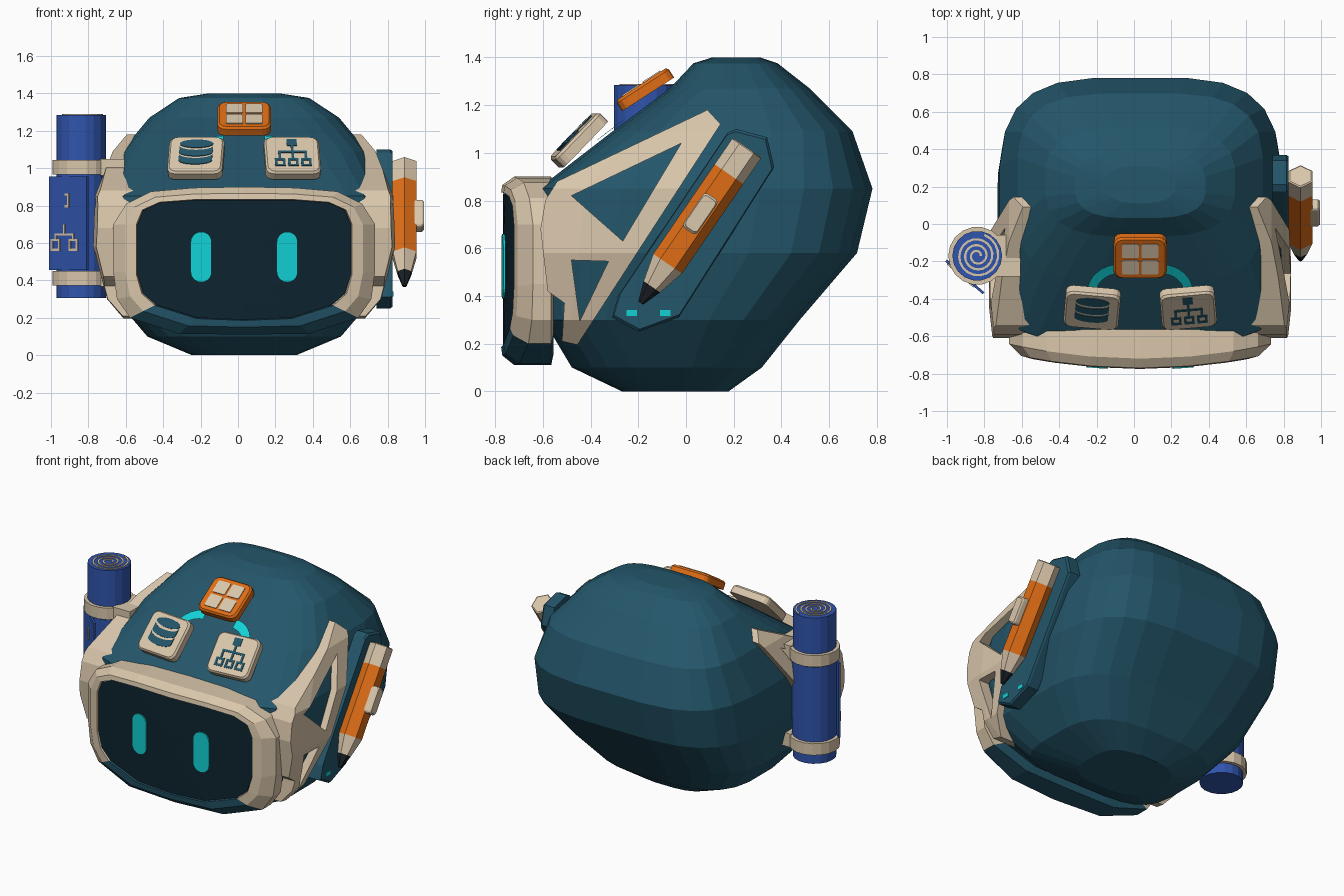
import bpy, bmesh, math
from mathutils import Matrix, Vector
from mathutils.bvhtree import BVHTree

if "Cube" in bpy.data.objects:
    bpy.data.objects.remove(bpy.data.objects["Cube"])

CX = 0.033  # centre line of the head


def mat(name, r, g, b):
    m = bpy.data.materials.new(name)
    m.diffuse_color = (r, g, b, 1)
    m.use_nodes = True
    m.node_tree.nodes["Principled BSDF"].inputs["Base Color"].default_value = m.diffuse_color
    return m


TEAL = mat("teal", .017, .092, .143)
BEIGE = mat("beige", .70, .57, .41)
SCREEN = mat("screen_dark", .004, .017, .028)
CYAN = mat("cyan", .006, .64, .67)
ORANGE = mat("orange", .74, .155, .008)
BLUE = mat("blue", .03, .09, .42)
BLACK = mat("lead_black", .010, .014, .020)


def finish(name, bm, mats):
    bmesh.ops.recalc_face_normals(bm, faces=bm.faces)
    me = bpy.data.meshes.new(name)
    bm.to_mesh(me)
    bm.free()
    for m in mats:
        me.materials.append(m)
    ob = bpy.data.objects.new(name, me)
    bpy.context.collection.objects.link(ob)
    return ob


def loft(name, rings, mats, start=True, end=True, rule=None):
    bm = bmesh.new()
    vs = [[bm.verts.new(p) for p in ring] for ring in rings]
    n = len(vs[0])
    for j, (a, b) in enumerate(zip(vs, vs[1:])):
        for i in range(n):
            k = (i + 1) % n
            f = bm.faces.new((a[i], a[k], b[k], b[i]))
            if rule:
                f.material_index = rule(f, j)
    if start:
        f = bm.faces.new(vs[0][::-1])
        f.material_index = rule(f, 0) if rule else 0
    if end:
        f = bm.faces.new(vs[-1])
        f.material_index = rule(f, len(vs) - 2) if rule else 0
    return finish(name, bm, mats)


def prism(name, polys, M, z0, z1, m, bevel=0):
    """Extrude outlines from z0 to z1 in the local frame M, with a chamfered front."""
    bm = bmesh.new()
    for pts in polys:
        c = Vector((sum(p[0] for p in pts), sum(p[1] for p in pts))) / len(pts)
        layers = [(z0, 0), (z1 - bevel, 0)] + ([(z1, bevel)] if bevel else [])
        rows = []
        for z, inset in layers:
            row = []
            for p in pts:
                d = Vector(p) - c
                q = c + d * (1 - inset / max(d.length, .001))
                row.append(bm.verts.new(M @ Vector((q.x, q.y, z))))
            rows.append(row)
        for a, b in zip(rows, rows[1:]):
            for i in range(len(pts)):
                k = (i + 1) % len(pts)
                bm.faces.new((a[i], a[k], b[k], b[i]))
        bm.faces.new(rows[0][::-1])
        bm.faces.new(rows[-1])
    return finish(name, bm, [m])


def rrect(w, h, r, n=3, cx=0, cy=0):
    out = []
    for q, (sx, sy) in enumerate(((1, 1), (-1, 1), (-1, -1), (1, -1))):
        for i in range(n + 1):
            a = math.pi / 2 * (q + i / n)
            out.append((cx + sx * (w / 2 - r) + r * math.cos(a), cy + sy * (h / 2 - r) + r * math.sin(a)))
    return out


def rect(x0, y0, x1, y1):
    return [(x0, y0), (x1, y0), (x1, y1), (x0, y1)]


def hollow(cx, cy, s, t):
    h = s / 2
    return [rect(cx - h, cy - h, cx + h, cy - h + t), rect(cx - h, cy + h - t, cx + h, cy + h),
            rect(cx - h, cy - h + t, cx - h + t, cy + h - t), rect(cx + h - t, cy - h + t, cx + h, cy + h - t)]


# Head: stacked rounded sections (z, half width, front y, back y, front power, back power)
SECTIONS = [(0, .28, -.27, .18, 3, 3), (.1, .52, -.48, .32, 4, 3), (.3, .69, -.60, .48, 6, 3.3),
            (.58, .765, -.63, .72, 6, 3.6), (.85, .755, -.62, .785, 6, 3.6), (1.09, .66, -.31, .70, 4, 3.6),
            (1.27, .51, -.07, .52, 3, 3), (1.375, .35, .03, .385, 3, 3), (1.4, .19, .11, .31, 2.5, 2.5)]


def section(z, hw, yf, yb, nf, nb, n=24):
    ring = []
    for i in range(n):
        a = 2 * math.pi * (i + .5) / n
        c, s = math.cos(a), math.sin(a)
        e = 2 / (nb if s > 0 else nf)
        x = math.copysign(abs(c) ** e, c) * hw
        y = (yf + yb) / 2 + math.copysign(abs(s) ** e, s) * (yb - yf) / 2
        ring.append((x, y, z))
    return ring


head = loft("head_shell", [section(*s) for s in SECTIONS], [TEAL])
head.location.x = CX

# Side braces: cut-out plate wrapped to a slightly wider head shape, mirrored
SIDE = Matrix(((0, 0, 1, 0), (1, 0, 0, 0), (0, 1, 0, 0), (0, 0, 0, 1)))
brace = prism("side_braces", [[(.09, 1.18), (.145, 1.12), (-.455, .195), (-.52, .21), (-.51, .37), (-.58, .42),
                               (-.61, .68), (-.59, .80), (-.54, .88)]], SIDE, .45, 1.1, BEIGE)
holes = prism("brace_holes", [[(-.02, 1.04), (-.48, .82), (-.265, .63)],
                              [(-.48, .55), (-.325, .545), (-.445, .295)]], SIDE, .3, 1.3, BEIGE)
wide = loft("brace_form", [section(z, hw + .045, yf - .2, yb, 6, nb) for z, hw, yf, yb, nf, nb in SECTIONS], [BEIGE])
for op, cutter in (("DIFFERENCE", holes), ("INTERSECT", wide)):
    b = brace.modifiers.new(op, "BOOLEAN")
    b.operation, b.object, b.solver = op, cutter, "EXACT"
brace.modifiers.new("mirror", "MIRROR")
dg = bpy.context.evaluated_depsgraph_get()
mesh = bpy.data.meshes.new_from_object(brace.evaluated_get(dg))
brace.modifiers.clear()
brace.data = mesh
mesh.materials.clear()
mesh.materials.append(BEIGE)
for p in mesh.polygons:
    p.material_index = 0
for cutter in (holes, wide):
    bpy.data.objects.remove(cutter)
brace.location.x = CX

# Visor: curved screen in a chamfered rim
INNER = [(0, .83), (.25, .83), (.45, .815), (.54, .775), (.57, .70), (.57, .43), (.54, .33), (.47, .27), (.25, .20), (0, .19)]
OUTER = [(0, .90), (.27, .895), (.50, .875), (.63, .81), (.70, .70), (.70, .45), (.68, .30), (.61, .20), (.35, .115), (0, .11)]


def bow(x):
    return -.775 + .16 * x * x


def full(half):
    return half + [(-x, z) for x, z in half[-2:0:-1]]


def blend(t):
    return [(a[0] + (b[0] - a[0]) * t, a[1] + (b[1] - a[1]) * t) for a, b in zip(full(INNER), full(OUTER))]


rim = [[(x, bow(x) + .03, z) for x, z in blend(0)], [(x, bow(x), z) for x, z in blend(.05)],
       [(x, bow(x) + .005, z) for x, z in blend(.5)], [(x, bow(x) + .055, z) for x, z in blend(1)],
       [(x, -.565, z) for x, z in blend(1)], [(x, -.555, z) for x, z in blend(.4)]]
rim_ob = loft("visor_rim", rim, [BEIGE, TEAL], False, False,
              lambda f, j: 1 if f.calc_center_median().z < .24 else 0)
rim_ob.location.x = CX
screen = [[(x * t, bow(x * t) + .008, .52 + (z - .52) * t) for x, z in full(INNER)] for t in (1, .75, .5, .25, .05)]
loft("visor_screen", screen, [SCREEN], False).location.x = CX

# Eyes
for side, s in (("left", -1), ("right", 1)):
    pts = rrect(.112, .27, .055, 5, s * .23, .525)
    loft(side + "_eye", [[(x, bow(x) + d, z) for x, z in pts] for d in (.005, -.004)], [CYAN]).location.x = CX

# Cards on the brow, each with a thin printed symbol


def card_frame(x, y, z, tilt, yaw):
    return (Matrix.Translation((CX + x, y, z)) @ Matrix.Rotation(math.radians(yaw), 4, "Z")
            @ Matrix.Rotation(math.radians(tilt), 4, "X"))


top = card_frame(0, -.175, 1.27, 33, 0)
prism("window_card", [rrect(.285, .26, .045)], top, -.03, .022, ORANGE, .012)
prism("window_panes", [rrect(.09, .088, .008, 2, sx * .052, sy * .052) for sx in (-1, 1) for sy in (-1, 1)],
      top, .02, .027, BEIGE)

left = card_frame(-.2575, -.455, 1.06, 46, -5)
right = card_frame(.2575, -.455, 1.06, 46, 5)
for name, M in (("stack_card", left), ("chart_card", right)):
    prism(name, [rrect(.295, .27, .04)], M, -.035, .022, BEIGE, .012)


def arc(cy, a0, a1, n=12):
    return [(.09 * math.cos(a0 + (a1 - a0) * i / n), cy + .03 * math.sin(a0 + (a1 - a0) * i / n)) for i in range(n + 1)]


stack = [arc(.075, 0, 2 * math.pi, 20)[:-1]]
for cy in (.058, -.002):
    stack.append(arc(cy, math.pi, 2 * math.pi) + arc(cy - .045, 2 * math.pi, math.pi))
prism("stack_symbol", stack, left, .02, .026, TEAL)
chart = [rect(-.027, .06, .027, .11), rect(-.007, -.035, .007, .06), rect(-.077, .008, .077, .022)]
chart += [rect(s * .07 - .007, -.035, s * .07 + .007, .008) for s in (-1, 1)]
for s in (-1, 0, 1):
    chart += hollow(s * .07, -.062, .056, .014)
prism("chart_symbol", chart, right, .02, .026, TEAL)

# Glowing links between the cards, laid on the head
tree = BVHTree.FromPolygons([v.co[:] for v in head.data.vertices], [p.vertices[:] for p in head.data.polygons])
for side, s in (("left", -1), ("right", 1)):
    bm, prev = bmesh.new(), None
    for i in range(9):
        a = math.pi / 2 * i / 8
        pair = []
        for r in (-.025, .025):
            x, y = s * (.11 + (.15 + r) * math.cos(a)), -.37 + (.13 + r) * math.sin(a)
            hit = tree.ray_cast(Vector((x, y, 3)), Vector((0, 0, -1)))[0]
            pair.append(bm.verts.new((x + CX, y, hit.z + .014)))
        if prev:
            bm.faces.new((prev[0], prev[1], pair[1], pair[0]) if s > 0 else (prev[1], prev[0], pair[0], pair[1]))
        prev = pair
    finish(side + "_link", bm, [CYAN])

# Pencil holder panel on the right side
panel = [(.21, 1.10), (.34, 1.065), (.37, .94), (-.03, .31), (-.2, .25), (-.31, .31), (-.285, .40), (.175, 1.085)]
prism("holder_panel", [panel], SIDE, .74, .827, TEAL, .012)
prism("holder_lights", [rect(y, .315, y + .045, .34) for y in (-.25, -.11)], SIDE, .822, .831, CYAN)

# Pencil: six-sided body with wooden cone, lead and end cap
tip, axis = Vector((.89, -.19, .37)), Vector((0, .565, .825)).normalized()
across = axis.cross(Vector((1, 0, 0)))
rings = []
for d, r in ((0, .012), (.083, .042), (.2, .073), (.655, .073), (.785, .073), (.79, .065)):
    rings.append([tip + axis * d + (Vector((1, 0, 0)) * math.sin(a) + across * math.cos(a)) * r
                  for a in (math.pi / 3 * i for i in range(6))])
loft("pencil", rings, [BLACK, BEIGE, ORANGE], rule=lambda f, j: (0, 1, 2, 1, 1)[j])
clip = Matrix((( 0, 0, 1, .89), (-across.y, axis.y, 0, .06), (-across.z, axis.z, 0, .745), (0, 0, 0, 1)))
prism("pencil_clip", [rrect(.072, .175, .018)], clip, .04, .104, BEIGE, .01)

# Rolled plan on the left side with straps, mounts, loose flap and symbols
ROLL = Matrix.Translation((-.838, -.17, 0))


def disc(r, n=18):
    return [(r * math.cos(2 * math.pi * i / n), r * math.sin(2 * math.pi * i / n)) for i in range(n)]


prism("plan_roll", [disc(.133)], ROLL, .305, 1.285, BLUE)
prism("plan_outer_sheet", [disc(.138)], ROLL, .455, .955, BLUE)
for name, z in (("lower", .372), ("upper", .965)):
    prism(name + "_roll_strap", [disc(.155)], ROLL, z, z + .078, BEIGE)
    prism(name + "_roll_mount", [rect(.10, -.11, .23, .11)], ROLL, z - .005, z + .085, BEIGE)
spiral = []
for i in range(60):
    quad = []
    for k, w in ((i, -.006), (i + 1, -.006), (i + 1, .006), (i, .006)):
        a, r = k / 60 * 6.4 * math.pi, .018 + .1 * k / 60 + w
        quad.append((r * math.cos(a), r * math.sin(a)))
    spiral.append(quad)
prism("roll_spiral", spiral, ROLL, 1.28, 1.289, BEIGE)
FLAP = Matrix(((.753, 0, -.658, -.9), (-.658, 0, -.753, -.2775), (0, 1, 0, 0), (0, 0, 0, 1)))
prism("plan_flap", [rect(-.133, .455, .133, .955)], FLAP, 0, .014, BLUE)
marks = [rect(-.002, .79, .01, .865), rect(-.02, .79, -.002, .802), rect(-.02, .853, -.002, .865)]
marks += [rect(-.031, .65, -.019, .70), rect(-.09, .64, .046, .652)]
for cx in (-.085, .04):
    marks += hollow(cx, .59, .064, .012) + [rect(cx - .006, .62, cx + .006, .64)]
prism("flap_symbols", marks, FLAP, .012, .02, BEIGE)
